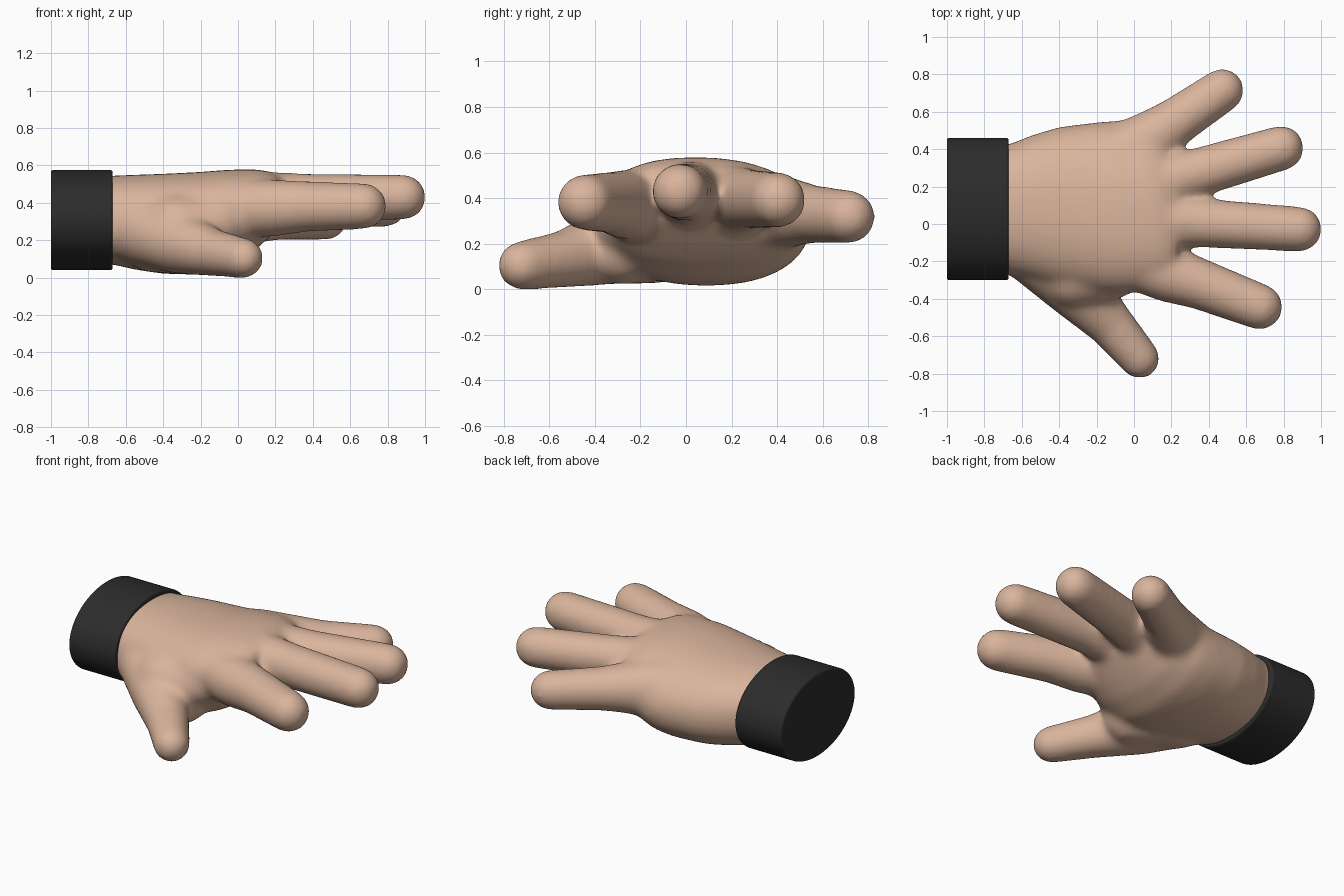
import bpy, bmesh, math
from mathutils import Matrix

if "Cube" in bpy.data.objects:
    bpy.data.objects.remove(bpy.data.objects["Cube"])


def material(name, rgb):
    m = bpy.data.materials.new(name)
    m.diffuse_color = (*rgb, 1)
    m.use_nodes = True
    m.node_tree.nodes["Principled BSDF"].inputs["Base Color"].default_value = m.diffuse_color
    return m


skin = material("skin", (0.70, 0.46, 0.335))
black = material("black_cloth", (0.025, 0.025, 0.025))


def make_object(name, bm, mat):
    bmesh.ops.recalc_face_normals(bm, faces=bm.faces[:])
    mesh = bpy.data.meshes.new(name)
    bm.to_mesh(mesh)
    bm.free()
    mesh.materials.append(mat)
    ob = bpy.data.objects.new(name, mesh)
    bpy.context.collection.objects.link(ob)
    return ob


def loft(bm, sections, n=48, power=1.0, lean=0.0):
    """Closed tube along x; each section is (x, y_min, y_max, z_min, z_max)."""
    rings = []
    for x, y0, y1, z0, z1 in sections:
        ring = []
        for i in range(n):
            a = 2 * math.pi * i / n
            c, s = math.cos(a), math.sin(a)
            cy = math.copysign(abs(c) ** power, c)
            sz = math.copysign(abs(s) ** power, s)
            shift = lean * max(0, s) * max(0, min(1, (x + 0.67) / 0.6))
            ring.append(bm.verts.new((x, (y0 + y1) / 2 + cy * (y1 - y0) / 2 - shift,
                                      (z0 + z1) / 2 + sz * (z1 - z0) / 2)))
        rings.append(ring)
    for a, b in zip(rings, rings[1:]):
        for i in range(n):
            j = (i + 1) % n
            bm.faces.new((a[i], a[j], b[j], b[i]))
    bm.faces.new(rings[0])
    bm.faces.new(rings[-1])


def limb(bm, joints, grow=0.012):
    """Tapered capsules through joints given as (x, y, z, radius)."""
    for a, b in zip(joints, joints[1:]):
        part = bmesh.new()
        for x, y, z, r in (a, b):
            bmesh.ops.create_icosphere(part, subdivisions=4, radius=r + grow,
                                       matrix=Matrix.Translation((x, y, z)))
        hull = bmesh.ops.convex_hull(part, input=part.verts[:])
        junk = {v for v in hull["geom_interior"] + hull["geom_unused"]
                if isinstance(v, bmesh.types.BMVert)}
        bmesh.ops.delete(part, geom=list(junk), context="VERTS")
        tmp = bpy.data.meshes.new("limb_part")
        part.to_mesh(tmp)
        part.free()
        bm.from_mesh(tmp)
        bpy.data.meshes.remove(tmp)


# Hand: palm and fingers fused into one smooth skin
bm = bmesh.new()
loft(bm, [
    (-0.92, -0.25, 0.41, 0.09, 0.53),
    (-0.67, -0.27, 0.425, 0.07, 0.545),
    (-0.55, -0.30, 0.475, 0.042, 0.55),
    (-0.40, -0.34, 0.52, 0.02, 0.555),
    (-0.20, -0.37, 0.545, 0.015, 0.565),
    (-0.08, -0.375, 0.555, 0.035, 0.575),
    (0.05, -0.35, 0.54, 0.11, 0.58),
    (0.14, -0.32, 0.46, 0.19, 0.575),
    (0.23, -0.25, 0.31, 0.28, 0.54),
], power=0.88, lean=0.05)

fingers = {
    "index": [(-0.20, -0.12, 0.36, 0.14), (0.18, -0.265, 0.372, 0.142),
              (0.35, -0.32, 0.38, 0.125), (0.673, -0.443, 0.382, 0.112)],
    "middle": [(0.0, 0.03, 0.39, 0.15), (0.20, 0.015, 0.42, 0.132),
               (0.38, 0.005, 0.425, 0.12), (0.885, -0.028, 0.43, 0.11)],
    "ring": [(0.0, 0.20, 0.37, 0.15), (0.20, 0.238, 0.395, 0.132),
             (0.33, 0.272, 0.397, 0.12), (0.788, 0.406, 0.392, 0.11)],
    "little": [(-0.10, 0.34, 0.34, 0.17), (0.12, 0.475, 0.335, 0.135),
               (0.22, 0.545, 0.33, 0.118), (0.472, 0.715, 0.318, 0.106)],
    "thumb": [(-0.55, -0.12, 0.27, 0.18), (-0.33, -0.325, 0.19, 0.157),
              (-0.13, -0.53, 0.133, 0.115), (0.030, -0.72, 0.104, 0.097)],
}
for joints in fingers.values():
    limb(bm, joints)
# Fleshy thumb base and the webbing between thumb and palm
limb(bm, [(-0.45, -0.14, 0.215, 0.185), (-0.20, -0.28, 0.175, 0.15)], 0.005)
limb(bm, [(-0.32, -0.27, 0.26, 0.18), (-0.10, -0.27, 0.29, 0.125)], 0.005)

hand = make_object("hand", bm, skin)
fuse = hand.modifiers.new("fuse", "REMESH")
fuse.mode = "VOXEL"
fuse.voxel_size = 0.016
fuse.use_smooth_shade = True
soften = hand.modifiers.new("soften", "SMOOTH")
soften.factor = 0.5
soften.iterations = 36

# Cuff: short oval band around the wrist with rounded rims
bm = bmesh.new()
loft(bm, [(-1.0, -0.30, 0.46, 0.04, 0.575),
          (-0.67, -0.30, 0.46, 0.04, 0.575)], n=96)
cuff = make_object("cuff", bm, black)
rim = cuff.modifiers.new("rim", "BEVEL")
rim.width = 0.012
rim.segments = 3
rim.limit_method = "ANGLE"
rim.angle_limit = math.radians(50)
bpy.context.view_layer.objects.active = cuff
cuff.select_set(True)
bpy.ops.object.shade_smooth_by_angle(angle=math.radians(40))
